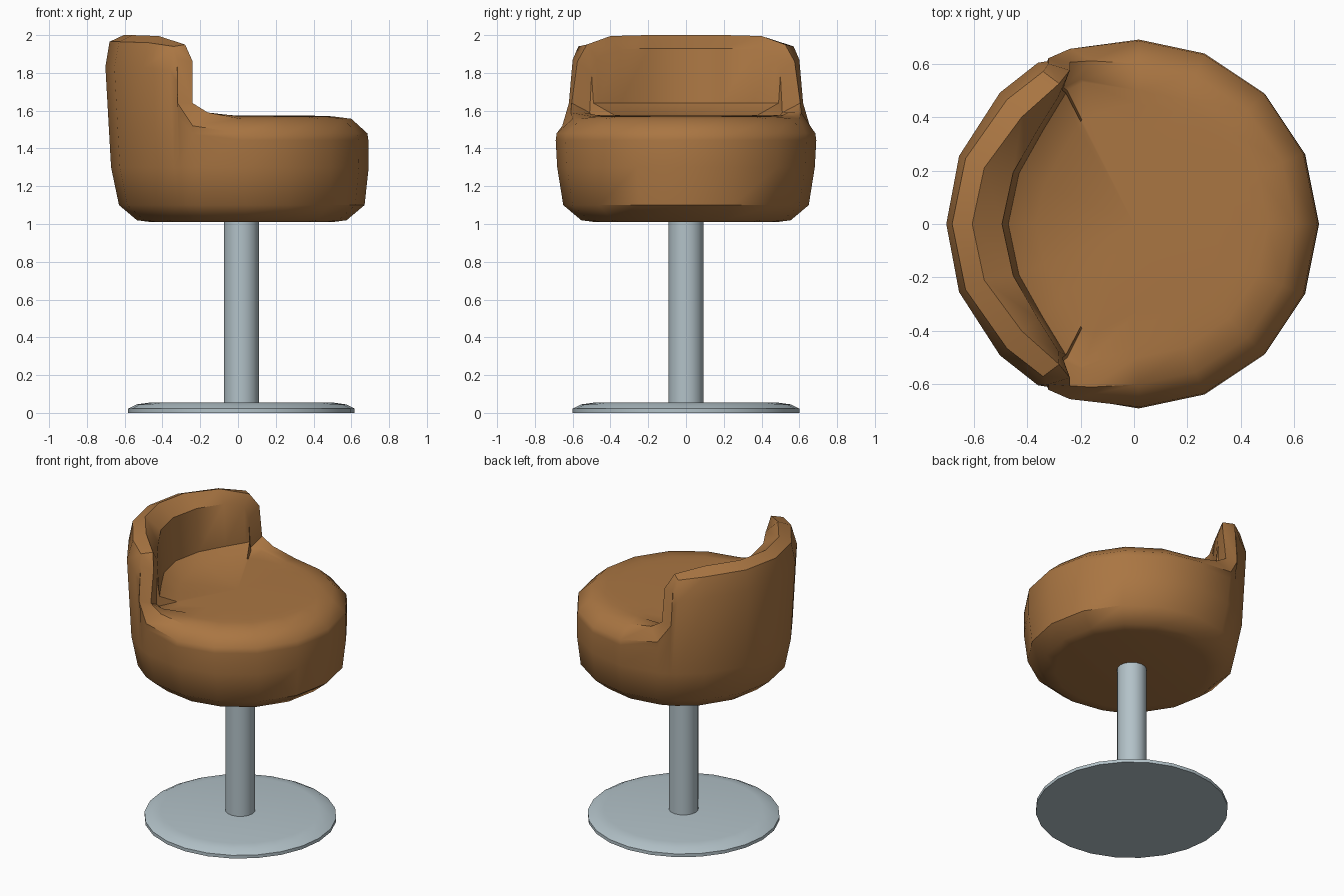
import bpy, bmesh, math

if "Cube" in bpy.data.objects:
    bpy.data.objects.remove(bpy.data.objects["Cube"])

def material(name, rgb):
    m = bpy.data.materials.new(name)
    m.diffuse_color = (*rgb, 1)
    m.use_nodes = True
    m.node_tree.nodes["Principled BSDF"].inputs["Base Color"].default_value = m.diffuse_color
    return m

leather = material("brown leather", (0.40, 0.18, 0.055))
metal = material("pale metal", (0.45, 0.54, 0.58))

def loft(name, columns, mat, angle, cap_top=None):
    """Closed loft: columns of points from bottom to top, running round z."""
    bm = bmesh.new()
    cols = [[bm.verts.new(p) for p in c] for c in columns]
    n = len(cols)
    for i in range(n):
        a, b = cols[i], cols[(i + 1) % n]
        for k in range(len(a) - 1):
            bm.faces.new((a[k], b[k], b[k + 1], a[k + 1]))
    bm.faces.new([c[0] for c in reversed(cols)])
    if cap_top:
        top = bm.verts.new(cap_top)
        for i in range(n):
            bm.faces.new((cols[i][-1], cols[(i + 1) % n][-1], top))
    else:
        bm.faces.new([c[-1] for c in cols])
    bmesh.ops.recalc_face_normals(bm, faces=bm.faces)
    me = bpy.data.meshes.new(name)
    bm.to_mesh(me)
    bm.free()
    me.materials.append(mat)
    ob = bpy.data.objects.new(name, me)
    bpy.context.collection.objects.link(ob)
    bpy.context.view_layer.objects.active = ob
    for o in bpy.context.selected_objects:
        o.select_set(False)
    ob.select_set(True)
    bpy.ops.object.shade_smooth_by_angle(angle=math.radians(angle))
    return ob

def lathe(name, profile, sides, cx, mat):
    cols = []
    for i in range(sides):
        t = 2 * math.pi * i / sides
        cols.append([(cx + r * math.cos(t), r * math.sin(t), z) for r, z in profile])
    return loft(name, cols, mat, 35)

# base plate and post
lathe("base_plate", [(0.6, 0), (0.6, 0.022), (0.555, 0.045), (0.49, 0.054)], 24, 0.018, metal)
lathe("post", [(0.093, -0.0), (0.093, 1.03)], 16, 0.018, metal)

# backrest columns: outer crease xyz, top edge xyz, inner wall foot xy
back = [
    (-0.24, 0.655, 1.52, -0.16, 0.61, 1.59, -0.19, 0.53),
    (-0.32, 0.62, 1.64, -0.24, 0.605, 1.64, -0.25, 0.50),
    (-0.32, 0.60, 1.87, -0.24, 0.575, 1.86, -0.255, 0.49),
    (-0.34, 0.57, 1.94, -0.28, 0.525, 1.95, -0.27, 0.465),
    (-0.475, 0.465, 1.96, -0.42, 0.40, 1.995, -0.34, 0.35),
    (-0.63, 0.245, 1.965, -0.56, 0.21, 2.0, -0.43, 0.19),
    (-0.68, 0.0, 1.965, -0.605, 0.0, 2.0, -0.47, 0.0),
]

def lower_wall(x, y, zc):
    """Rounded underside and wall below the crease."""
    t = math.atan2(y, x)
    c, s = math.cos(t), math.sin(t)
    rings = [(0.48, 1.01, 0.02), (0.555, 1.02, 0.02), (0.65, 1.10, 0.02),
             (0.682, 1.30, 0.01), (0.69 + 0.012 * (zc > 1.9), 1.3 + 0.8 * (zc - 1.3), 0.0)]
    return [(cx + r * c, r * s, z) for r, z, cx in rings]

half = []
# open front of the seat
for deg in (0, 22.5, 45, 67.5, 88.5):
    c, s = math.cos(math.radians(deg)), math.sin(math.radians(deg))
    upper = [(0.685, 1.48), (0.60, 1.557), (0.50, 1.57), (0.45, 1.572), (0.33, 1.575)]
    half.append(lower_wall(c, s, 1.48) + [(r * c, r * s, z) for r, z in upper])
# raised back
for ax, ay, az, bx, by, bz, ix, iy in back:
    cz = max(bz - 0.07, 1.59)
    dz = min(1.64, cz - 0.012)
    half.append(lower_wall(ax, ay, az) + [
        (ax, ay, az), (bx, by, bz), (ix * 1.05, iy * 1.02, cz),
        (ix, iy, dz), (ix * 0.78, iy * 0.78, 1.578)])

# mirror the half across y
other = [[(x, -y, z) for x, y, z in c] for c in reversed(half[1:-1])]
loft("seat_with_back", half + other, leather, 42, (0, 0, 1.572))
